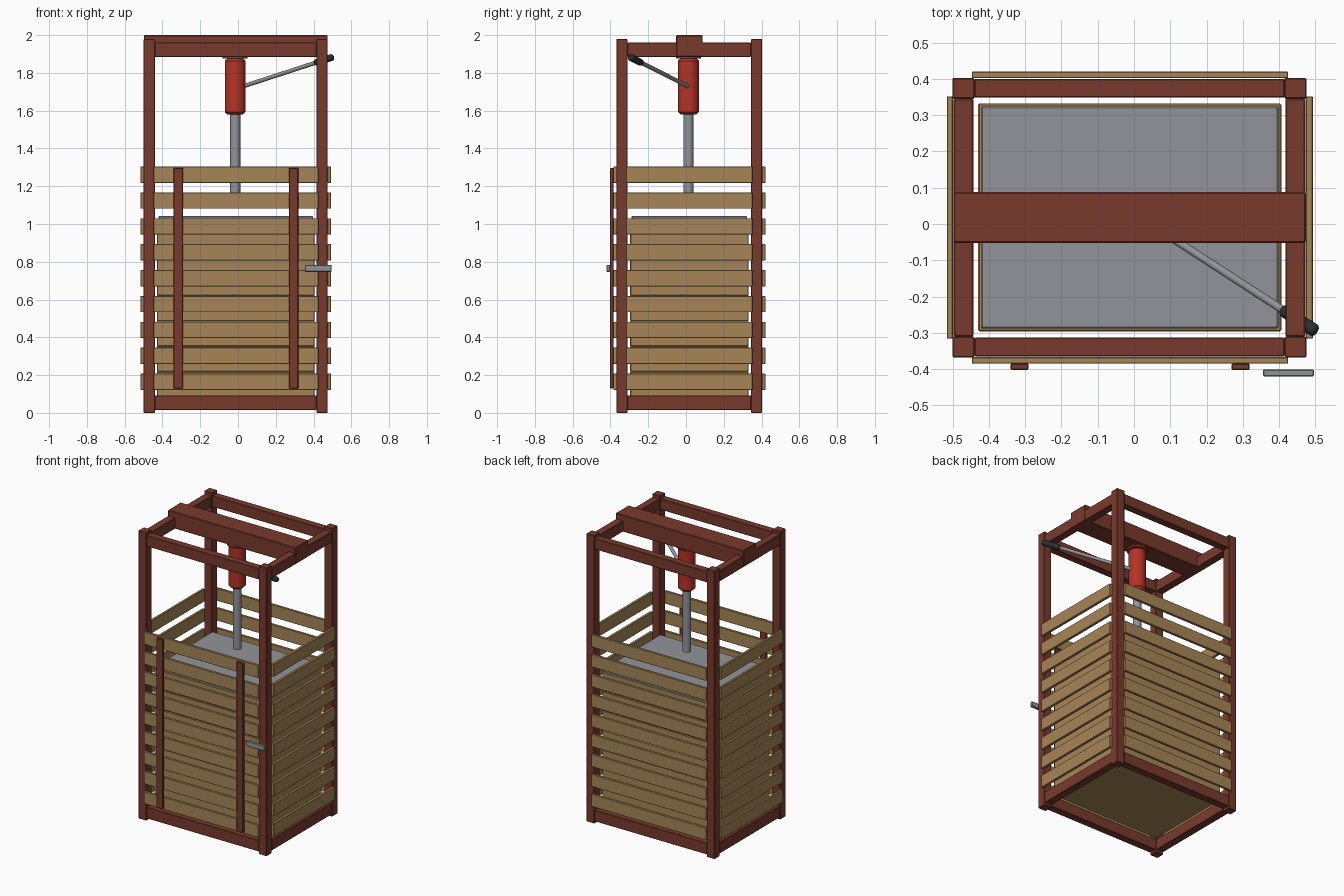
import bpy
from mathutils import Vector

cube = bpy.data.objects.get("Cube")
if cube:
    bpy.data.objects.remove(cube, do_unlink=True)


def material(name, rgb):
    m = bpy.data.materials.new(name)
    m.use_nodes = True
    m.diffuse_color = (*rgb, 1)
    m.node_tree.nodes["Principled BSDF"].inputs["Base Color"].default_value = (*rgb, 1)
    return m


BROWN = material("red brown steel", (0.19, 0.042, 0.026))
TAN = material("tan wood", (0.38, 0.235, 0.095))
GRAY = material("gray metal", (0.29, 0.295, 0.32))
RED = material("jack red", (0.46, 0.034, 0.02))
DARK = material("dark grip", (0.022, 0.03, 0.03))


def bevel(o, width, segments=1):
    b = o.modifiers.new("bevel", "BEVEL")
    b.width = width
    b.segments = segments
    b.limit_method = "ANGLE"


def box(name, mat, x, y, z, edge=0.003):
    """Box between (low, high) limits on each axis."""
    bpy.ops.mesh.primitive_cube_add(size=1, location=[sum(r) / 2 for r in (x, y, z)])
    o = bpy.context.object
    o.name = name
    o.scale = [r[1] - r[0] for r in (x, y, z)]
    bpy.ops.object.transform_apply(location=False, rotation=False, scale=True)
    o.data.materials.append(mat)
    if edge:
        bevel(o, edge)
    return o


def rod(name, mat, a, b, radius, edge=0.0, segments=1):
    """Cylinder from point a to point b."""
    a, b = Vector(a), Vector(b)
    d = b - a
    bpy.ops.mesh.primitive_cylinder_add(vertices=32, radius=radius, depth=d.length, location=(a + b) / 2)
    o = bpy.context.object
    o.name = name
    o.rotation_euler = d.to_track_quat("Z", "Y").to_euler()
    o.data.materials.append(mat)
    bpy.ops.object.shade_smooth_by_angle()
    if edge:
        bevel(o, edge, segments)
    return o


# Frame limits
LEFT, RIGHT = (0.415, 0.475), (-0.50, -0.44)
FRONT, BACK = (-0.368, -0.31), (0.345, 0.403)

# Corner posts
for xn, x in (("left", LEFT), ("right", RIGHT)):
    for yn, y in (("front", FRONT), ("back", BACK)):
        box(f"{yn}_{xn}_post", BROWN, x, y, (0, 1.98))

# Bottom and top rails, set back slightly from the posts
for level, z in (("bottom", (0.015, 0.093)), ("top", (1.885, 1.96))):
    for n, (lo, hi) in (("front", FRONT), ("back", BACK)):
        box(f"{level}_{n}_rail", BROWN, (-0.44, 0.415), (lo + 0.003, hi - 0.003), z)
    for n, (lo, hi) in (("left", LEFT), ("right", RIGHT)):
        box(f"{level}_{n}_rail", BROWN, (lo + 0.003, hi - 0.003), (-0.31, 0.345), z)

# Cross beam carrying the jack
box("cross_beam", BROWN, (-0.498, 0.474), (-0.052, 0.088), (1.885, 2.0), 0.004)

# Slats on all four sides
for i in range(9):
    low = 0.122 + i * 0.137
    z = (low, low + 0.086)
    for n, y in (("front", (-0.385, -0.367)), ("back", (0.402, 0.42))):
        box(f"{n}_slat_{i + 1}", TAN, (-0.447, 0.425), y, z, 0.002)
    for n, x in (("left", (0.474, 0.493)), ("right", (-0.516, -0.499))):
        box(f"{n}_slat_{i + 1}", TAN, x, (-0.316, 0.352), z, 0.002)

# Door battens and latch
for n, x in (("left", 0.294), ("right", -0.316)):
    box(f"{n}_batten", BROWN, (x - 0.025, x + 0.025), (-0.402, -0.384), (0.13, 1.297))
box("latch", GRAY, (0.355, 0.496), (-0.42, -0.401), (0.747, 0.783))

# Pressed stack of boards with the pressure plate on top
LAYERS = 7
step = (1.02 - 0.085) / LAYERS
for i in range(LAYERS):
    low = 0.085 + i * step
    box(f"stack_layer_{i + 1}", TAN, (-0.43, 0.406), (-0.296, 0.332), (low, low + step), 0.004)
box("pressure_plate", GRAY, (-0.422, 0.398), (-0.288, 0.324), (1.015, 1.042), 0.004)

# Bottle jack hanging from the beam
CX, CY = -0.015, 0.013
rod("jack_ram", GRAY, (CX, CY, 1.155), (CX, CY, 1.60), 0.027)
rod("jack_body", RED, (CX, CY, 1.58), (CX, CY, 1.878), 0.055, 0.014)
rod("jack_flange", RED, (CX, CY, 1.875), (CX, CY, 1.889), 0.066)

# Pump lever with grip
start, end = Vector((0.025, 0.013, 1.728)), Vector((0.503, -0.297, 1.884))
grip = start.lerp(end, 0.8)
rod("pump_lever", GRAY, start, grip, 0.011)
rod("lever_grip", DARK, grip, end, 0.018, 0.01, 3)
